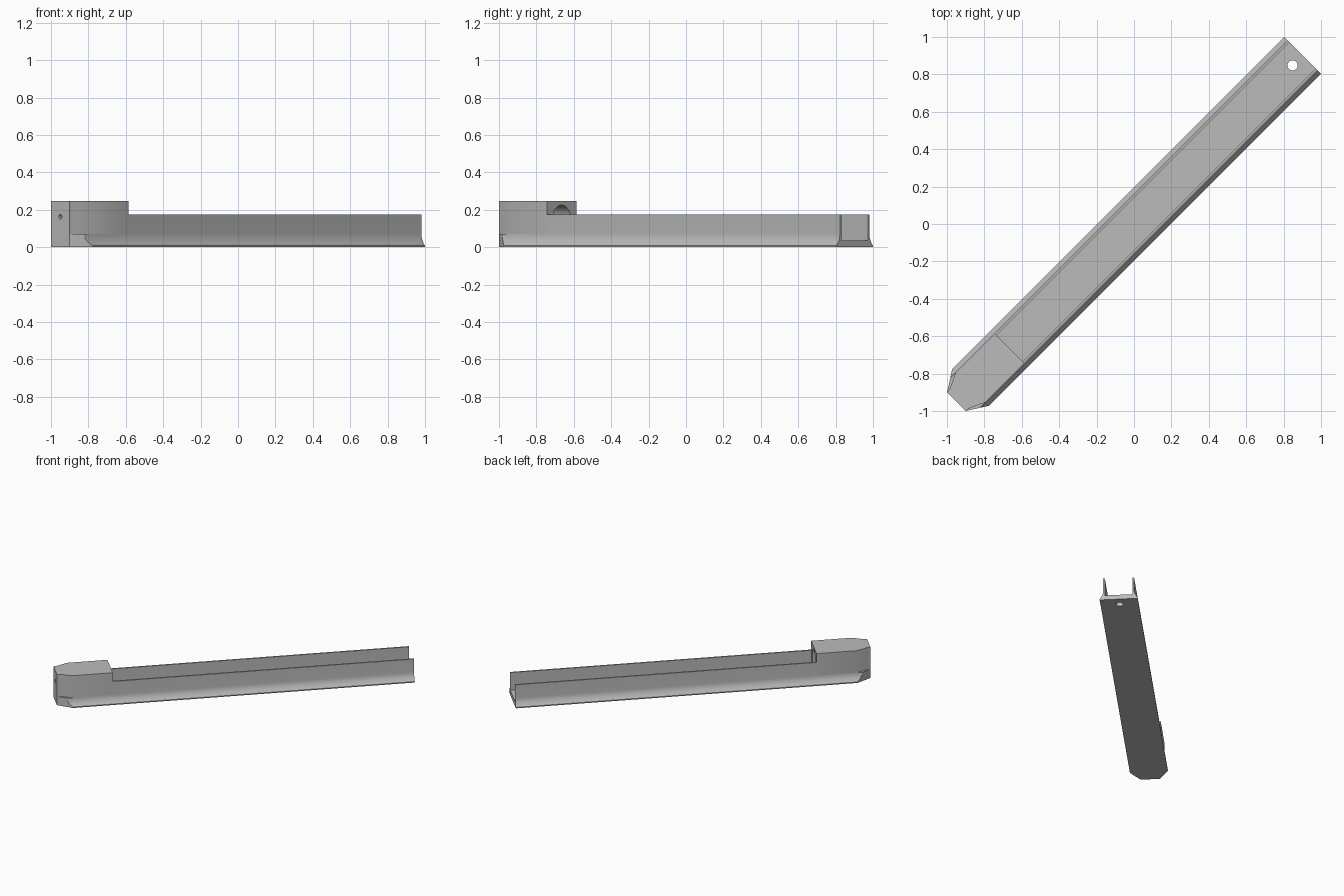
import bpy, bmesh, math
from mathutils import Matrix, Vector

if "Cube" in bpy.data.objects:
    bpy.data.objects.remove(bpy.data.objects["Cube"], do_unlink=True)

# Main dimensions, with x along the rail before it is turned
NOSE, HEAD_END, TAIL = -1.3435, -0.94, 1.275
BASE_W, WALL_W, INNER_W = 0.138, 0.112, 0.1
FLARE_TOP, FLOOR, WALL_TOP, HEAD_TOP = 0.07, 0.036, 0.176, 0.246
TURN = Matrix.Rotation(math.radians(45), 4, 'Z')
ALONG_X, ALONG_Z = Vector((1, 0, 0)), Vector((0, 0, 1))

grey = bpy.data.materials.new("mid_grey")
grey.use_nodes = True
colour = (0.5, 0.5, 0.5, 1)
grey.diffuse_color = colour
grey.node_tree.nodes["Principled BSDF"].inputs["Base Color"].default_value = colour


def prism(name, points, axis, start, end):
    """Extrude a flat outline along the x or z axis."""
    bm = bmesh.new()
    if axis == ALONG_X:
        ring = [bm.verts.new((start, a, b)) for a, b in points]
    else:
        ring = [bm.verts.new((a, b, start)) for a, b in points]
    face = bm.faces.new(ring)
    out = bmesh.ops.extrude_face_region(bm, geom=[face])
    moved = [g for g in out["geom"] if isinstance(g, bmesh.types.BMVert)]
    bmesh.ops.translate(bm, verts=moved, vec=axis * (end - start))
    bmesh.ops.recalc_face_normals(bm, faces=bm.faces)
    bm.transform(TURN)
    mesh = bpy.data.meshes.new(name)
    bm.to_mesh(mesh)
    bm.free()
    mesh.materials.append(grey)
    obj = bpy.data.objects.new(name, mesh)
    bpy.context.collection.objects.link(obj)
    return obj


def mirrored(half):
    """Close a half outline by mirroring it across the centre line."""
    return half + [(-a, b) for a, b in reversed(half)]


def circle(cx, cy, r, n=24, start=0, sweep=math.tau):
    return [(cx + r * math.cos(start + sweep * i / n),
             cy + r * math.sin(start + sweep * i / n)) for i in range(n)]


def select(obj):
    bpy.ops.object.select_all(action='DESELECT')
    obj.select_set(True)
    bpy.context.view_layer.objects.active = obj


def carve(obj, cutter, operation='DIFFERENCE'):
    mod = obj.modifiers.new("carve", 'BOOLEAN')
    mod.operation, mod.object, mod.solver = operation, cutter, 'EXACT'
    select(obj)
    bpy.ops.object.modifier_apply(modifier=mod.name)


# Concave flare from the wide foot up to the upright wall
STEPS = 6
flare = [(BASE_W, 0)]
for i in range(STEPS + 1):
    t = i / STEPS
    flare.append((WALL_W + (BASE_W - WALL_W) * (1 - t) ** 2,
                  0.008 + (FLARE_TOP - 0.008) * t))

# Open channel rail
channel = flare + [(WALL_W, WALL_TOP), (INNER_W, WALL_TOP), (INNER_W, FLOOR)]
rail = prism("channel_rail", mirrored(channel), ALONG_X, HEAD_END, TAIL)

# Head foot: flared section trimmed to a chamfered nose
head_foot = prism("head_foot", mirrored(flare), ALONG_X, NOSE - 0.1, HEAD_END)
plan = [(NOSE, 0.07), (-1.237, BASE_W), (-1.2, 0.2), (-0.8, 0.2)]
plan += [(a, -b) for a, b in reversed(plan)]
nose_trim = prism("nose_trim", plan, ALONG_Z, -0.1, 0.2)
carve(head_foot, nose_trim, 'INTERSECT')

# Head block: narrower upper part with a small stepped nose
upper = [(NOSE, 0.07), (-1.319, 0.074), (-1.237, WALL_W), (HEAD_END, WALL_W)]
upper += [(a, -b) for a, b in reversed(upper)]
head_block = prism("head_block", upper, ALONG_Z, FLARE_TOP, HEAD_TOP)

# Arched pocket in the head, open towards the channel
R = 0.066
arch = circle(0, 0.225 - R, R, 20, 0, math.pi) + [(-R, 0.225 - R), (-R, FLOOR), (R, FLOOR)]
pocket = prism("pocket_cutter", arch, ALONG_X, -1.25, HEAD_END + 0.05)
carve(head_block, pocket)
carve(head_foot, pocket)

# Cord hole through the nose and round hole in the tail floor
cord_hole = prism("cord_hole_cutter", circle(0, 0.163, 0.012), ALONG_X, NOSE - 0.1, -1.2)
carve(head_block, cord_hole)
tail_hole = prism("tail_hole_cutter", circle(1.199, 0, 0.027, 32), ALONG_Z, -0.1, 0.1)
carve(rail, tail_hole)

for cutter in (nose_trim, pocket, cord_hole, tail_hole):
    bpy.data.objects.remove(cutter, do_unlink=True)

for part in (rail, head_foot, head_block):
    select(part)
    bpy.ops.object.shade_smooth_by_angle(angle=math.radians(30))
